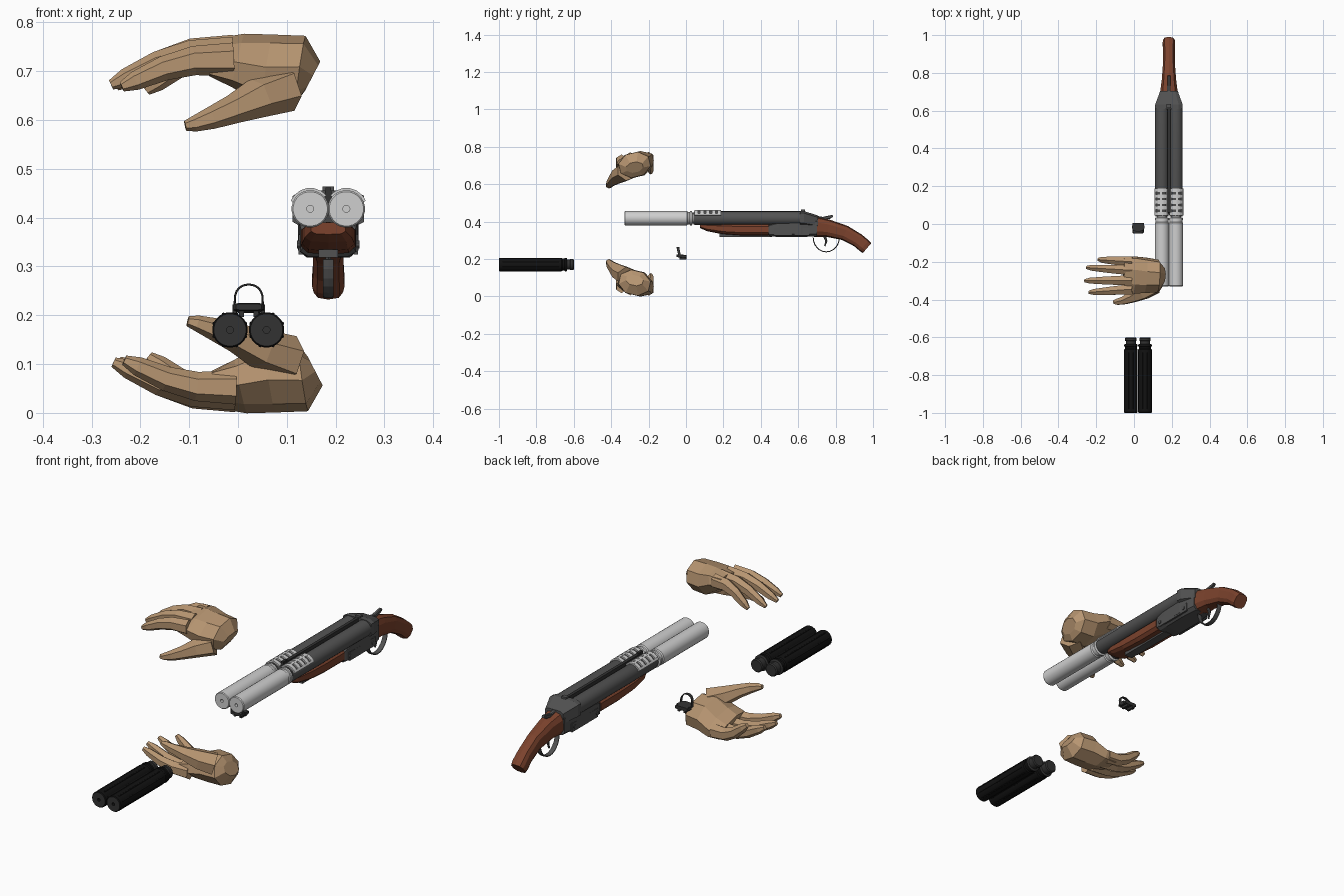
import bpy, bmesh
from math import sin, cos, pi, radians
from mathutils import Vector

cube = bpy.data.objects.get("Cube")
if cube:
    bpy.data.objects.remove(cube, do_unlink=True)


def material(name, r, g, b):
    m = bpy.data.materials.new(name)
    m.use_nodes = True
    m.diffuse_color = (r, g, b, 1)
    m.node_tree.nodes["Principled BSDF"].inputs["Base Color"].default_value = (r, g, b, 1)
    return m


SILVER = material("silver", .62, .62, .62)
STEEL = material("gunmetal", .085, .085, .085)
WOOD = material("red wood", .2, .055, .026)
SKIN = material("tan skin", .47, .3, .165)
BLACK = material("black", .006, .006, .006)
COAL = material("charcoal", .032, .032, .032)
X, Y = Vector((1, 0, 0)), Vector((0, 1, 0))
GX = .185          # gun centre line
BZ = .418          # barrel axis height


def finish(name, bm, mat, smooth):
    bmesh.ops.recalc_face_normals(bm, faces=bm.faces)
    me = bpy.data.meshes.new(name)
    bm.to_mesh(me)
    bm.free()
    me.materials.append(mat)
    if smooth:
        me.shade_smooth()
        me.set_sharp_from_angle(angle=radians(32))
    ob = bpy.data.objects.new(name, me)
    bpy.context.collection.objects.link(ob)
    return ob


def loft(name, rings, mat, n=8, p=1.0, side=X, axis=None, roll=0, smooth=False):
    """Skin rings (x, y, z, half width, half height) along a path."""
    bm = bmesh.new()
    pts = [Vector(r[:3]) for r in rings]
    loops = []
    for i, (c, r) in enumerate(zip(pts, rings)):
        t = axis or (pts[min(i + 1, len(pts) - 1)] - pts[max(i - 1, 0)]).normalized()
        s = (side - t * side.dot(t)).normalized()
        u = s.cross(t)
        s, u = s * cos(roll) + u * sin(roll), u * cos(roll) - s * sin(roll)
        k = cos(pi / n) ** p
        loop = []
        for j in range(n):
            a = 2 * pi * (j + .5) / n
            e = [(abs(v) ** p) * (1 if v > 0 else -1) / k for v in (cos(a), sin(a))]
            loop.append(bm.verts.new(c + s * r[3] * e[0] + u * r[4] * e[1]))
        loops.append(loop)
    for a, b in zip(loops, loops[1:]):
        for j in range(n):
            bm.faces.new((a[j], a[(j + 1) % n], b[(j + 1) % n], b[j]))
    bm.faces.new(loops[0])
    bm.faces.new(loops[-1])
    return finish(name, bm, mat, smooth)


def lathe(name, x, z, steps, mat, n=24):
    """Round part along y from (y, radius) steps."""
    return loft(name, [(x, y, z, r, r) for y, r in steps], mat, n, axis=Y, smooth=True)


def box(name, lo, hi, mat):
    bm = bmesh.new()
    bmesh.ops.create_cube(bm, size=1)
    for v in bm.verts:
        v.co = [l + (h - l) * (c + .5) for l, h, c in zip(lo, hi, v.co)]
    return finish(name, bm, mat, False)


def arc_plate(name, cx, s, a0, a1, y0, y1, mat, r0=.034, r1=.043, n=6):
    """Curved plate over a barrel, between two angles."""
    bm = bmesh.new()
    ang = [radians(a0 + (a1 - a0) * i / n) for i in range(n + 1)]
    outline = [(r1, a) for a in ang] + [(r0, a) for a in reversed(ang)]
    f = bm.faces.new([bm.verts.new((cx + s * r * cos(a), y0, BZ + r * sin(a))) for r, a in outline])
    ext = bmesh.ops.extrude_face_region(bm, geom=[f])["geom"]
    bmesh.ops.translate(bm, vec=(0, y1 - y0, 0), verts=[v for v in ext if isinstance(v, bmesh.types.BMVert)])
    return finish(name, bm, mat, False)


def suppressor(name, x, y, z, r, body, cap):
    steps = [(.02, .007), (0, .007), (0, r - .003), (.004, r), (.335, r), (.34, r - .004),
             (.35, r - .004), (.352, r), (.362, r), (.365, .027), (.38, .027),
             (.382, .03), (.395, .03), (.4, .026)]
    ob = lathe(name, x, z, [(y + d, q) for d, q in steps], body)
    ob.data.materials.append(cap)
    for f in ob.data.polygons:      # end faces and threaded neck
        if f.normal.y < -.9 or f.center.y > y + .363:
            f.material_index = 1


# Hands: the second is the first turned over
def hand(name, dx, flip):
    def part(label, rings, n=6, **kw):
        rings = [(x + dx, y, .776 - z if flip else z, a, b) for x, y, z, a, b in rings]
        if flip and "roll" in kw:
            kw["roll"] = -kw["roll"]
        loft(name + "_" + label, rings, SKIN, n, side=Y, **kw)

    part("palm", [(.153, -.275, .69, .045, .03), (.128, -.275, .703, .082, .064),
                  (.06, -.272, .703, .09, .066), (.0, -.27, .722, .096, .048),
                  (-.055, -.27, .728, .092, .03)], 8, roll=radians(14))
    part("thumb", [(.1, -.32, .665, .05, .042), (.04, -.355, .645, .045, .036),
                   (-.01, -.385, .622, .03, .026), (-.055, -.405, .604, .02, .02),
                   (-.09, -.412, .592, .016, .014), (-.108, -.414, .588, .009, .009)])
    fingers = (("index", -.345, -.362, -.238, .668, -.012), ("middle", -.298, -.3, -.26, .672, 0),
               ("ring", -.245, -.23, -.25, .67, .004), ("little", -.2, -.188, -.188, .66, .002))
    for label, y0, y1, tip, z1, lift in fingers:
        rings = []
        for t, drop, r in ((0, 0, .03), (.35, .04, .026), (.62, .32, .022), (.88, .78, .017), (1, 1, .009)):
            z = .736 + lift
            rings.append((-.01 + (tip + .01) * t, y0 + (y1 - y0) * t, z + (z1 - z) * drop, r * .9, r))
        part(label + "_finger", rings)


hand("upper_hand", 0, False)
hand("lower_hand", .005, True)

# Barrels, muzzle sleeves and silver suppressors
for label, s in (("right", -1), ("left", 1)):
    bx = GX + s * .037
    lathe(label + "_barrel", bx, BZ, [(.04, .034), (.05, .036), (.63, .036)], STEEL)
    suppressor(label + "_silver_suppressor", bx, -.33, BZ, .038, SILVER, SILVER)
    for i in range(5):
        y = .045 + i * .031
        arc_plate(f"{label}_sleeve_band_{i}", bx, s, 22, 140, y, y + .019, SILVER)
    for i, a in enumerate((22, 76, 126)):
        arc_plate(f"{label}_sleeve_rail_{i}", bx, s, a, a + 14, .045, .188, SILVER, n=2)
    suppressor(label + "_black_suppressor", .021 + s * .0375, -1, .17, .036, BLACK, COAL)
    # Lengthwise flutes on the black tubes
    for i in range(8):
        a = 2 * pi * (i + .5) / 8
        x, z = .021 + s * .0375 + .035 * cos(a), .17 + .035 * sin(a)
        loft(f"{label}_flute_{i}", [(x, -.98, z, .003, .003), (x, -.68, z, .003, .003)], BLACK, 6)

# Rib, sights and receiver
box("barrel_rib", (GX - .007, .06, .43), (GX + .007, .62, .456), COAL)
box("front_sight", (GX - .006, .06, .45), (GX + .006, .09, .462), COAL)
box("rear_sight", (GX - .012, .615, .45), (GX + .012, .635, .464), STEEL)
box("underside_strip", (GX - .02, .18, .318), (GX + .02, .46, .335), STEEL)
loft("receiver", [(GX, y, (lo + hi) / 2, a, (hi - lo) / 2) for y, lo, hi, a in
                  ((.435, .335, .375, .05), (.45, .32, .39, .057), (.5, .318, .405, .06),
                   (.615, .318, .42, .062), (.7, .32, .415, .05))], STEEL, p=.4, axis=Y)
loft("breech", [(GX, .61, .418, .073, .038), (GX, .632, .418, .073, .038),
                (GX, .705, .4, .046, .032)], STEEL, p=.4, axis=Y)
for s in (-1, 1):
    box("side_plate", (GX + s * .057 - .004, .47, .325), (GX + s * .057 + .004, .66, .365), STEEL)
    for y in (.475, .64):
        loft("receiver_pin", [(GX + s * .05, y, .345, .008, .008), (GX + s * .064, y, .345, .008, .008)],
             STEEL, 10, side=Y)
loft("top_lever", [(GX, .67, .428, .01, .007), (GX, .73, .417, .009, .008),
                   (GX, .765, .423, .008, .009), (GX, .785, .43, .007, .006)], STEEL, p=.5)

# Wooden furniture
loft("forend", [(GX, y, (lo + .39) / 2, a, (.39 - lo) / 2) for y, lo, a in
                ((.075, .366, .035), (.11, .35, .048), (.2, .332, .054), (.3, .325, .056),
                 (.44, .325, .056))], WOOD, 10, .6, axis=Y)
loft("stock", [(GX, .69, .373, .047, .053), (GX, .76, .364, .038, .045), (GX, .85, .339, .031, .039),
               (GX, .92, .299, .031, .036), (GX, .953, .271, .033, .036),
               (GX, .968, .258, .03, .033)], WOOD, 10, .7)

# Trigger and its guard
guard = [(GX, .75 + .07 * cos(a), .315 - .077 * sin(a), .011, .0025)
         for a in [pi * i / 12 for i in range(13)]]
loft("trigger_guard", guard, STEEL, 6, .5)
loft("trigger", [(GX, .74, .325, .006, .007), (GX, .75, .295, .005, .005),
                 (GX, .742, .268, .004, .003)], STEEL, 6)

# Loose reflex sight: base, clamp jaws and window frame
SX = .022
loft("sight_base", [(SX, -.05, .217, .026, .006), (SX, -.042, .217, .031, .008),
                    (SX, .004, .213, .031, .008)], COAL, p=.4, axis=Y)
for s in (-1, 1):
    box("sight_clamp", (SX + s * .015 - .005, -.035, .196), (SX + s * .015 + .005, .003, .21), COAL)
    box("sight_knob", (SX + s * .029 - .004, -.025, .205), (SX + s * .029 + .004, -.008, .222), COAL)
frame = []
for i in range(13):
    a = pi * i / 12
    h = .042 * sin(a) ** .6 if 0 < i < 12 else 0
    frame.append((SX + .029 * cos(a), -.035 - h * .2, .221 + h, .007, .002))
loft("sight_window_frame", frame, COAL, 6, .5, side=Y)
